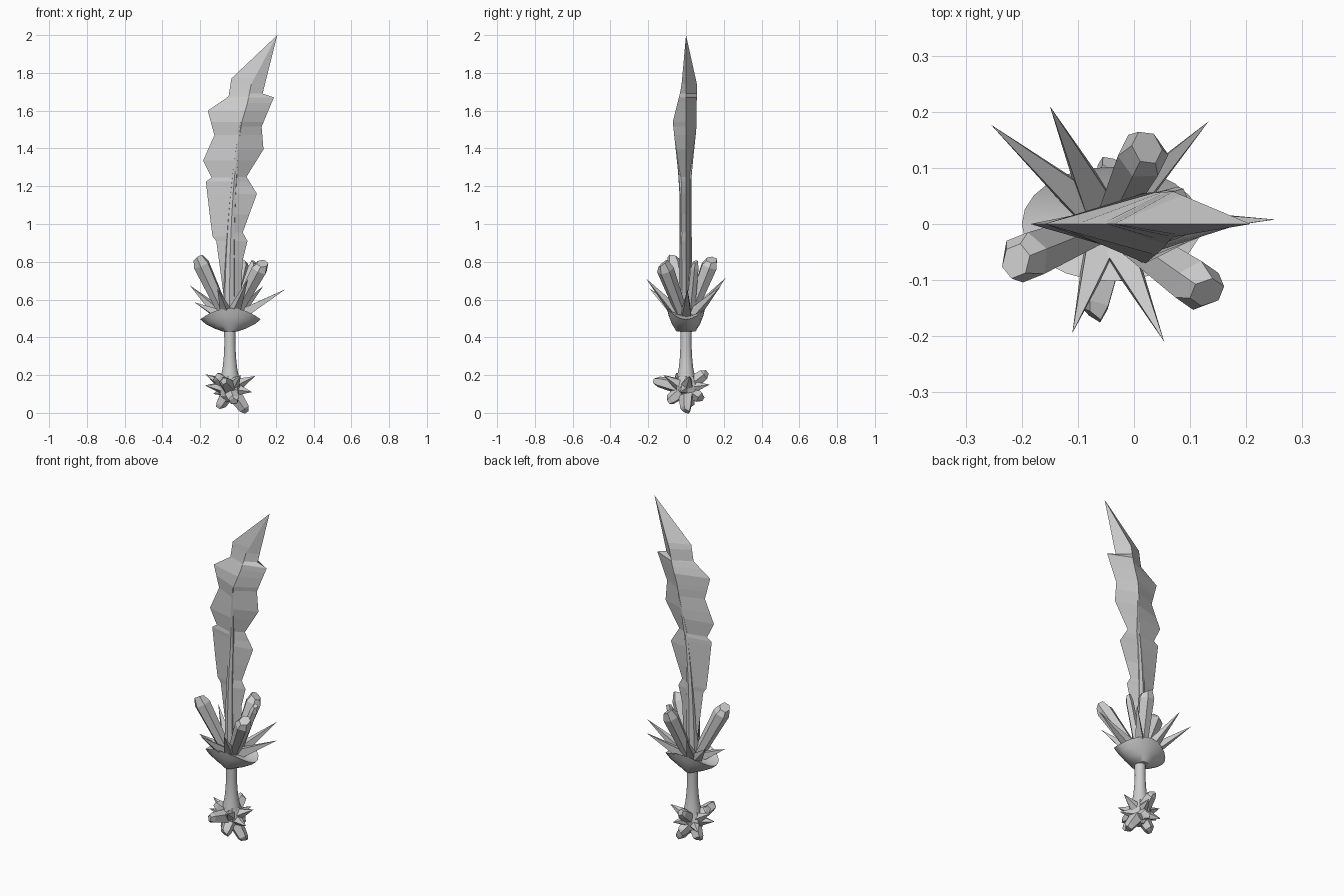
import bpy, bmesh, math
from mathutils import Vector

cube = bpy.data.objects.get("Cube")
if cube:
    bpy.data.objects.remove(cube)

grey = bpy.data.materials.new("crystal grey")
grey.use_nodes = True
COLOUR = (0.6, 0.6, 0.6, 1)
grey.diffuse_color = COLOUR
grey.node_tree.nodes["Principled BSDF"].inputs["Base Color"].default_value = COLOUR


def loft(name, rings, smooth=False):
    """Skin a list of equal rings, close both ends and make an object."""
    bm = bmesh.new()
    loops = [[bm.verts.new(p) for p in ring] for ring in rings]
    n = len(loops[0])
    for a, b in zip(loops, loops[1:]):
        for i in range(n):
            j = (i + 1) % n
            bm.faces.new((a[i], a[j], b[j], b[i]))
    bm.faces.new(loops[0][::-1])
    bm.faces.new(loops[-1])
    bmesh.ops.remove_doubles(bm, verts=bm.verts, dist=0.0005)
    bmesh.ops.recalc_face_normals(bm, faces=bm.faces)
    mesh = bpy.data.meshes.new(name)
    bm.to_mesh(mesh)
    bm.free()
    mesh.materials.append(grey)
    obj = bpy.data.objects.new(name, mesh)
    bpy.context.collection.objects.link(obj)
    if smooth:
        bpy.ops.object.select_all(action='DESELECT')
        obj.select_set(True)
        bpy.context.view_layer.objects.active = obj
        bpy.ops.object.shade_smooth_by_angle(angle=math.radians(40))
    return obj


def ellipse(cx, rx, ry, z, n=24, lift=0):
    """Ring around the grip axis; lift raises its front and back."""
    turns = [2 * math.pi * i / n for i in range(n)]
    return [(cx + rx * math.cos(t), ry * math.sin(t), z + lift * math.sin(t) ** 2)
            for t in turns]


def at(profile, z):
    """Read a (height, value) profile at a height."""
    for (z0, v0), (z1, v1) in zip(profile, profile[1:]):
        if z <= z1:
            return v0 + (v1 - v0) * (z - z0) / (z1 - z0)
    return profile[-1][1]


def crystal(name, root, tip, r0, r1=0.0, sides=6):
    """Pointed spike, or a blunt cut prism when r1 is given."""
    root, tip = Vector(root), Vector(tip)
    axis = tip - root
    turn = axis.to_track_quat('Z', 'Y')

    def ring(t, r, slant=0):
        out = []
        for i in range(sides):
            a = 2 * math.pi * (i + 0.5) / sides
            local = Vector((r * math.cos(a), r * math.sin(a), slant * math.cos(a)))
            out.append(root + axis * t + turn @ local)
        return out

    rings = [ring(0, r0)]
    if r1:
        rings += [ring(0.86, r1), ring(0.97, r1 * 0.65, r1 * 0.3)]
    else:
        rings.append(ring(1, 0))
    return loft(name, rings)


# Blade: jagged outline with a raised ridge on both sides
left = [(.5, -.06), (.8, -.1), (.91, -.115), (.935, -.135), (1.05, -.15), (1.225, -.17),
        (1.245, -.14), (1.335, -.185), (1.47, -.125), (1.6, -.16), (1.675, -.05),
        (1.77, -.035), (2, .208)]
right = [(.5, .01), (.81, .025), (.91, .05), (.955, .025), (1.16, .1), (1.25, .045),
         (1.395, .135), (1.515, .125), (1.67, .19), (1.69, .13), (2, .208)]
middle = [(.5, -.03), (1.2, -.03), (1.54, .02), (1.64, .05), (1.74, .07), (2, .208)]
front = [(.5, -.025), (1.2, -.03), (1.54, -.07), (1.72, -.025), (2, 0)]
back = [(.5, .022), (1.25, .025), (1.5, .055), (1.74, .058), (2, 0)]
levels = sorted({z for p in (left, right, middle) for z, _ in p})
loft("blade", [[(at(left, z), 0, z), (at(middle, z), at(front, z), z),
                (at(right, z), 0, z), (at(middle, z), at(back, z), z)] for z in levels])

# Long tapering ribs laid along both faces of the blade
for label, side, top in (("front", -1, 1.54), ("back", 1, 1.48)):
    rings = []
    for k in range(9):
        t = k / 8
        z = .5 + (top - .5) * t
        x = -.045 + .06 * t ** 2.5
        w = .036 * (1 - t) ** .7
        y = at(front if side < 0 else back, z)
        rings.append([(x - w, 0, z), (x - w * .75, y, z),
                      (x, y + side * .012 * (1 - t), z),
                      (x + w * .75, y, z), (x + w, 0, z)])
    loft(label + "_rib", rings)

# Guard: saddle-rimmed shell
loft("guard", [ellipse(-.043, .035, .05, .43), ellipse(-.041, .085, .075, .447, lift=.025),
               ellipse(-.04, .13, .092, .47, lift=.045), ellipse(-.04, .16, .102, .495, lift=.06),
               ellipse(-.04, .05, .04, .52)], True)

# Grip: slim shaft that flares into the pommel
loft("grip", [ellipse(-.043, r, r, z) for z, r in
              ((.13, .058), (.19, .048), (.24, .038), (.3, .032), (.37, .029), (.45, .031))], True)

# Pointed spikes fanning out of the guard
spike_tips = [(-.255, .177, .675), (-.15, .21, .715), (.133, .183, .67), (.252, .008, .655),
              (.054, -.21, .71), (-.11, -.195, .66), (-.23, -.04, .585)]
for i, tip in enumerate(spike_tips):
    x, y, _ = tip
    crystal(f"guard_spike_{i + 1}", (-.04 + x * .15, y * .15, .51), tip, .04, sides=4)

# Blunt prisms standing on the guard
prism_tips = [(-.215, -.068, .83), (.135, -.125, .8), (.025, .14, .82)]
for i, tip in enumerate(prism_tips):
    x, y, _ = tip
    crystal(f"guard_prism_{i + 1}", (-.04 + x * .1, y * .1, .5), tip, .03, .046)
crystal("guard_shard", (-.02, .02, .5), (.085, .05, .81), .025, .022, 5)

# Pommel: crystal cluster
core = (-.042, 0, .13)
loft("pommel_core", [ellipse(-.042, r, r, z, 7) for z, r in
                     ((.06, .025), (.09, .055), (.14, .066), (.19, .05), (.21, .03))])
pommel_points = [(.09, .02, .195), (-.172, .01, .205), (-.175, -.02, .145), (.015, -.12, .2),
                 (.0, .125, .15), (.075, -.03, .11), (-.13, .07, .1)]
for i, tip in enumerate(pommel_points):
    crystal(f"pommel_spike_{i + 1}", core, tip, .05, sides=5)
pommel_blunts = [(.045, 0, .005), (-.1, .02, .03), (-.075, -.168, .17), (-.02, -.095, .06),
                 (-.04, .11, .215), (-.02, .085, .075), (-.12, -.04, .2)]
for i, tip in enumerate(pommel_blunts):
    crystal(f"pommel_prism_{i + 1}", core, tip, .045, .03, 5)
